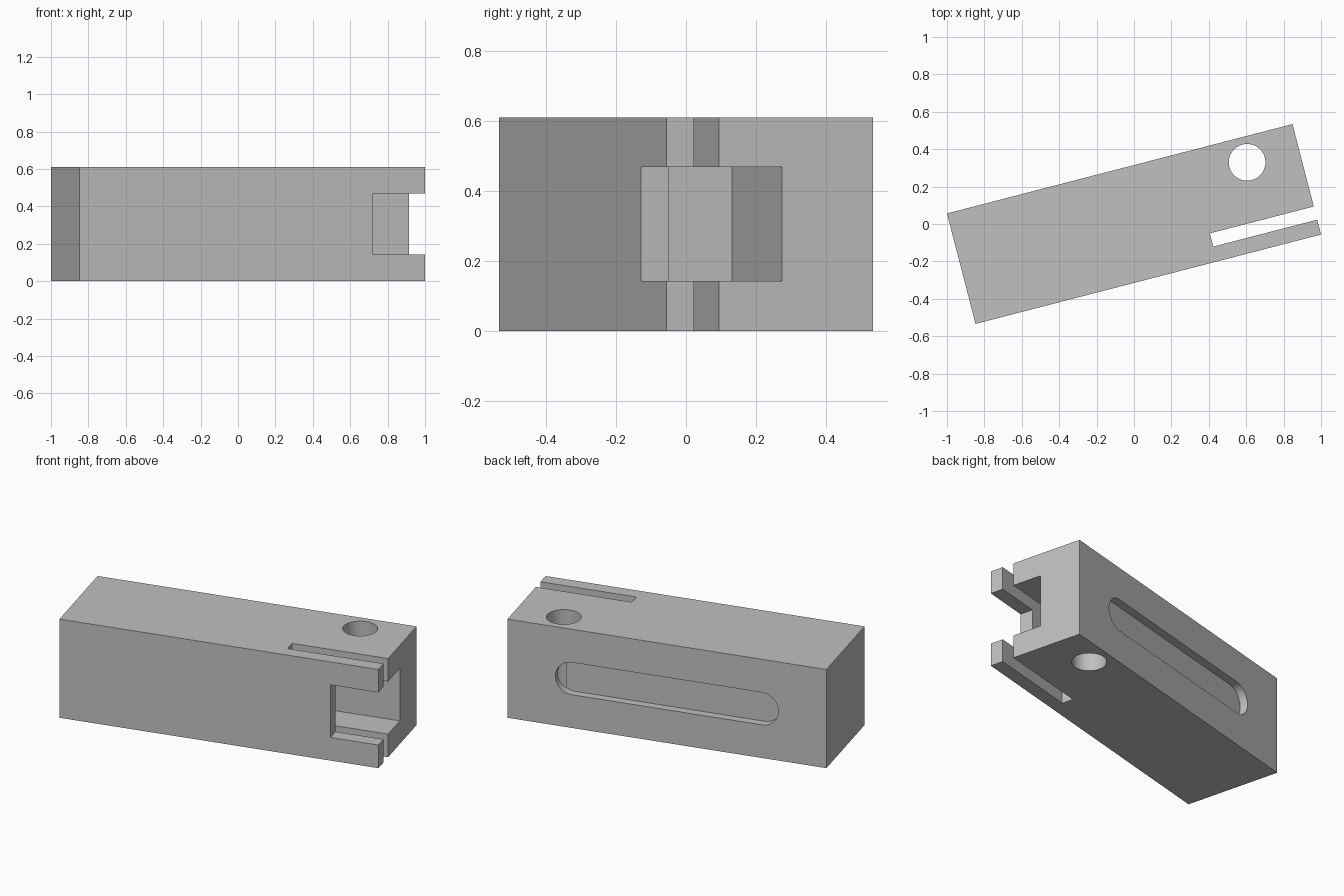
import bpy
import math
from mathutils import Matrix

if "Cube" in bpy.data.objects:
    bpy.data.objects.remove(bpy.data.objects["Cube"], do_unlink=True)

L, W, H = 1.908, 0.61, 0.61
TURN = math.radians(14.5)

grey = bpy.data.materials.new("plain grey")
grey.use_nodes = True
grey.diffuse_color = (0.53, 0.53, 0.53, 1)
grey.node_tree.nodes["Principled BSDF"].inputs["Base Color"].default_value = grey.diffuse_color


def box(name, x0, x1, y0, y1, z0, z1):
    bpy.ops.mesh.primitive_cube_add(size=1)
    ob = bpy.context.object
    ob.name = name
    ob.data.transform(Matrix.Translation(((x0 + x1) / 2, (y0 + y1) / 2, (z0 + z1) / 2))
                      @ Matrix.Diagonal((x1 - x0, y1 - y0, z1 - z0, 1)))
    return ob


def cylinder(name, radius, depth, centre, turn_x=0):
    bpy.ops.mesh.primitive_cylinder_add(vertices=64, radius=radius, depth=depth)
    ob = bpy.context.object
    ob.name = name
    ob.data.transform(Matrix.Translation(centre) @ Matrix.Rotation(turn_x, 4, 'X'))
    return ob


def boolean(target, tool, operation='DIFFERENCE'):
    bpy.context.view_layer.objects.active = target
    mod = target.modifiers.new("cut", 'BOOLEAN')
    mod.operation, mod.solver, mod.object = operation, 'EXACT', tool
    bpy.ops.object.modifier_apply(modifier=mod.name)
    bpy.data.objects.remove(tool, do_unlink=True)


# Main block
block = box("slotted_block", -L / 2, L / 2, -W / 2, W / 2, 0, H)

# Full height slot, open at the end
boolean(block, box("end_slot", 0.38, 1.1, -0.223, -0.15, -0.1, H + 0.1))

# Deep end pocket behind the slot
boolean(block, box("end_pocket", 0.38, 1.1, -0.19, 0.037, 0.143, 0.468))

# Window through the thin front wall
boolean(block, box("front_window", 0.667, 1.1, -0.5, -0.19, 0.143, 0.468))

# Round vertical through hole
boolean(block, cylinder("round_hole", 0.098, 1, (0.668, 0.168, H / 2)))

# Shallow rounded groove in the back face
R, DEEP = 0.1, 0.05
END = 0.667 - R
groove = box("back_groove", -END, END, W / 2 - DEEP, W / 2 + DEEP, H / 2 - R, H / 2 + R)
for side in (-1, 1):
    boolean(groove, cylinder("groove_end", R, 2 * DEEP, (side * END, W / 2, H / 2),
                             math.pi / 2), 'UNION')
boolean(block, groove)

# Turn, colour and shade
block.data.transform(Matrix.Rotation(TURN, 4, 'Z'))
block.data.materials.clear()
block.data.materials.append(grey)
bpy.ops.object.select_all(action='DESELECT')
block.select_set(True)
bpy.context.view_layer.objects.active = block
bpy.ops.object.shade_smooth_by_angle(angle=math.radians(30))
